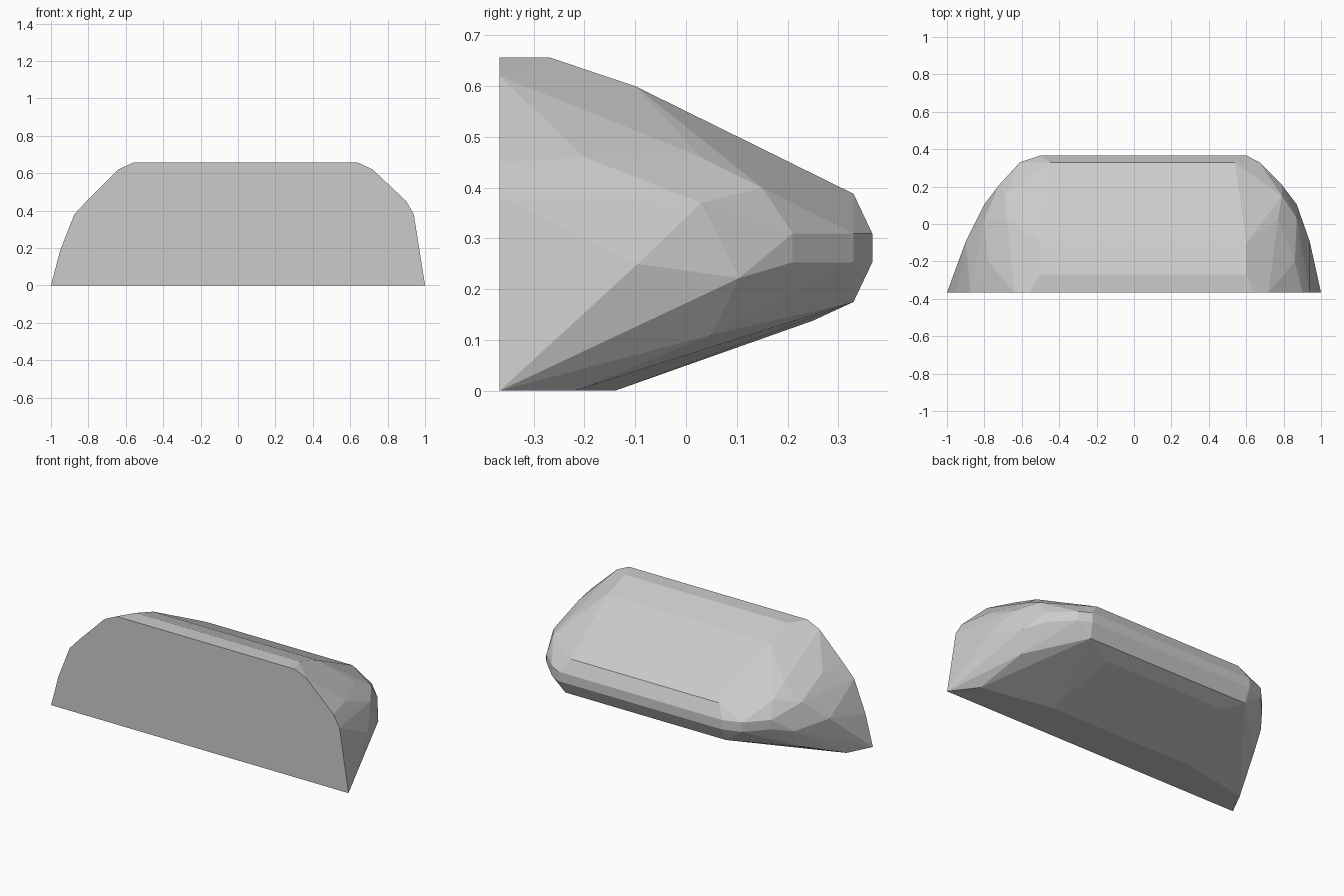
import bpy, bmesh, math

if "Cube" in bpy.data.objects:
    bpy.data.objects.remove(bpy.data.objects["Cube"])

# Profile rails running along x: (y, z, left end, right end)
rails = [
    # flat front face outline
    (-.367, 0, -1, 1), (-.367, .19, -.95, .97), (-.367, .38, -.875, .94),
    (-.367, .45, -.81, .90), (-.367, .62, -.64, .72), (-.367, .657, -.56, .64),
    # top and rear slope
    (-.27, .657, -.5, .6), (-.1, .6, -.5, .6), (.33, .388, -.45, .54),
    # blunt back edge
    (.367, .31, -.5, .6), (.367, .253, -.5, .6), (.33, .175, -.5, .58),
    # underside
    (.25, .138, -.4, .4), (-.14, 0, -.5, .45), (-.22, 0, -.925, .89),
    (.05, .11, -.8, .83),
    # rounded ends
    (.33, .31, -.61, .67), (.33, .253, -.61, .67),
    (.21, .31, -.72, .79), (.21, .253, -.72, .79),
    (.105, .222, -.8, .87), (.15, .40, -.69, .79), (.03, .37, -.8, .87),
    (-.095, .25, -.9, .94), (.03, .46, -.68, .77), (-.2, .46, -.78, .86),
]

# Faceted stone: convex skin around the rails
bm = bmesh.new()
for y, z, left, right in rails:
    bm.verts.new((left, y, z))
    bm.verts.new((right, y, z))
hull = bmesh.ops.convex_hull(bm, input=bm.verts)
inner = {v for v in hull["geom_interior"] if isinstance(v, bmesh.types.BMVert)}
bmesh.ops.delete(bm, geom=list(inner), context='VERTS')
bmesh.ops.dissolve_limit(bm, angle_limit=math.radians(1), verts=bm.verts, edges=bm.edges)
bmesh.ops.recalc_face_normals(bm, faces=bm.faces)

mesh = bpy.data.meshes.new("faceted_stone")
bm.to_mesh(mesh)
bm.free()
bpy.context.collection.objects.link(bpy.data.objects.new("faceted_stone", mesh))
